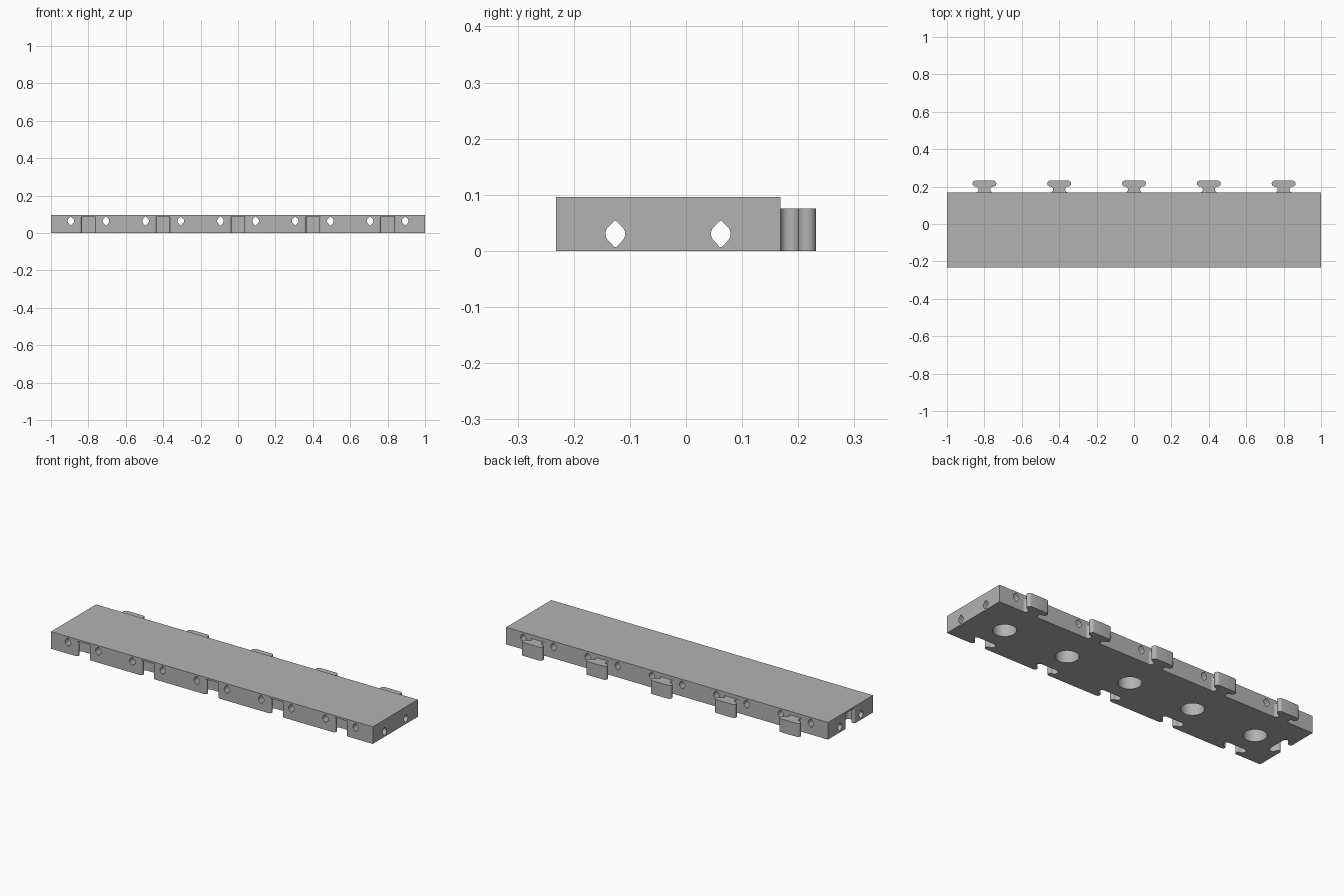
import bpy, bmesh, math
from mathutils import Matrix, Vector

cube = bpy.data.objects.get("Cube")
if cube:
    bpy.data.objects.remove(cube, do_unlink=True)

L, W, H = 2.0, 0.4, 0.096          # plate size
FRONT, BACK = -0.232, 0.168        # plate edges in y
MID = (FRONT + BACK) / 2
STATIONS = [-0.8 + 0.4 * i for i in range(5)]
OFFSET = 0.094                     # bolt holes either side of a station

grey = bpy.data.materials.new("plain grey")
grey.use_nodes = True
color = (0.45, 0.45, 0.45, 1)
grey.diffuse_color = color
grey.node_tree.nodes["Principled BSDF"].inputs["Base Color"].default_value = color


def arc(cx, cy, r, start, end, steps=10):
    angles = [math.radians(start + (end - start) * i / steps) for i in range(steps + 1)]
    return [(cx + r * math.cos(a), cy + r * math.sin(a)) for a in angles]


def add_prism(bm, points, height, matrix):
    """Extrude a closed outline along its local z, then place it."""
    verts = [bm.verts.new(matrix @ Vector((x, y, 0))) for x, y in points]
    base = bm.faces.new(verts)
    top = bmesh.ops.extrude_face_region(bm, geom=[base])["geom"]
    shift = matrix.to_3x3() @ Vector((0, 0, height))
    bmesh.ops.translate(bm, vec=shift, verts=[g for g in top if isinstance(g, bmesh.types.BMVert)])


def make_object(name, prisms):
    bm = bmesh.new()
    for points, height, matrix in prisms:
        add_prism(bm, points, height, matrix)
    bmesh.ops.recalc_face_normals(bm, faces=bm.faces)
    mesh = bpy.data.meshes.new(name)
    bm.to_mesh(mesh)
    bm.free()
    mesh.materials.append(grey)
    obj = bpy.data.objects.new(name, mesh)
    bpy.context.collection.objects.link(obj)
    return obj


def mirrored(half):
    return half + [(-x, y) for x, y in reversed(half)]


def smooth(obj):
    bpy.ops.object.select_all(action="DESELECT")
    obj.select_set(True)
    bpy.context.view_layer.objects.active = obj
    bpy.ops.object.shade_smooth_by_angle(angle=math.radians(35))


# Outlines: y runs away from the edge the joint sits on
R, CX = 0.016, 0.048
tab = mirrored([(CX, -0.01)] + arc(CX, R, R, 270, 90) + arc(CX, 3 * R, R, -90, 90)[1:])
C = 0.003
slot = mirrored([(CX, -0.02)] + arc(CX, R - C, R - C, 270, 90)
                + arc(CX, 3 * R - C, R + C, -90, 90)[1:])
r = 0.0175
tip = [(0.0015, 0.0235), (-0.0015, 0.0235)]
bolt = (arc(0, 0, r, -45, 45) + tip + arc(0, 0, r, 135, 225)
        + [(-x, -y) for x, y in tip])
pocket = arc(0, 0, 0.059, 0, 360, 40)[:-1]

# Plate
plate = make_object("plate", [(
    [(-L / 2, FRONT), (L / 2, FRONT), (L / 2, BACK), (-L / 2, BACK)], H, Matrix())])

# Cutters: slots, round pockets below, bolt holes both ways
move = Matrix.Translation
below = -0.02
slots = [(slot, 0.0855 - below, move((x, FRONT, below))) for x in STATIONS]
slots.append((slot, 0.0855 - below,
              move((-L / 2, MID, below)) @ Matrix.Rotation(math.radians(-90), 4, "Z")))
pockets = [(pocket, 0.0855 - below, move((x, MID, below))) for x in STATIONS]
tilt = Matrix.Rotation(math.radians(90), 4, "X")
cross_holes = [(bolt, W + 0.1, move((x + s * OFFSET, BACK + 0.05, 0.064)) @ tilt)
               for x in STATIONS for s in (-1, 1)]
turn = Matrix.Rotation(math.radians(90), 4, "Z") @ tilt
long_holes = [(bolt, L + 0.1, move((-L / 2 - 0.05, MID + s * OFFSET, 0.0305)) @ turn)
              for s in (-1, 1)]

bpy.context.view_layer.objects.active = plate
for name, prisms in (("slot_cutter", slots), ("pocket_cutter", pockets),
                     ("cross_hole_cutter", cross_holes), ("long_hole_cutter", long_holes)):
    cutter = make_object(name, prisms)
    cutter.hide_render = True
    mod = plate.modifiers.new(name, "BOOLEAN")
    mod.operation = "DIFFERENCE"
    mod.solver = "EXACT"
    mod.object = cutter
    bpy.ops.object.modifier_apply(modifier=mod.name)
    bpy.data.objects.remove(cutter, do_unlink=True)
smooth(plate)

# Connector tabs along the back edge
for i, x in enumerate(STATIONS):
    smooth(make_object(f"connector_tab_{i + 1}", [(tab, 0.0755, move((x, BACK, 0)))]))
